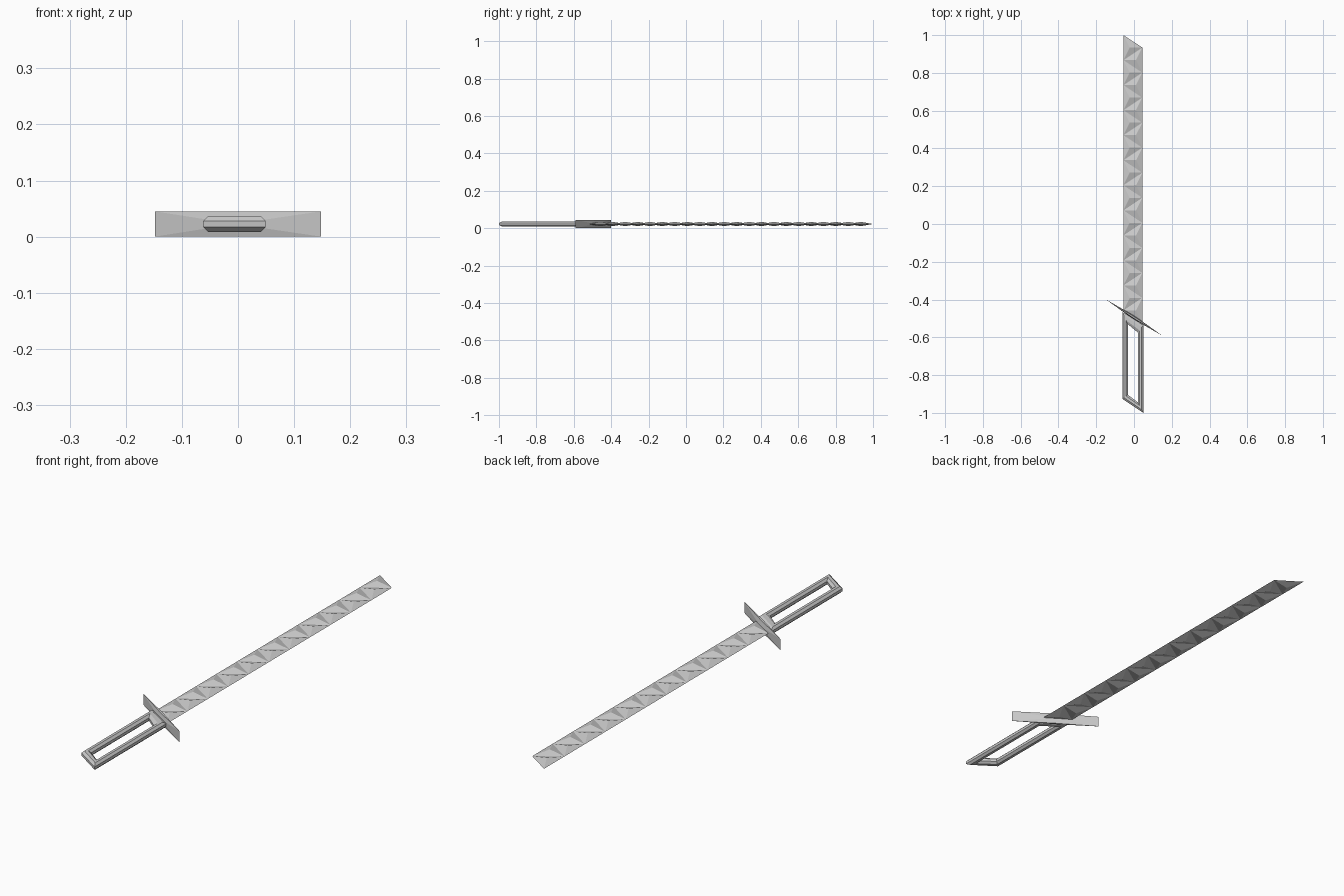
import bpy
import bmesh
from mathutils import Vector

if "Cube" in bpy.data.objects:
    bpy.data.objects.remove(bpy.data.objects["Cube"])

MID = 0.0225  # height of the sword's central plane


def make_object(name, verts, faces):
    mesh = bpy.data.meshes.new(name)
    mesh.from_pydata(verts, [], faces)
    bm = bmesh.new()
    bm.from_mesh(mesh)
    bmesh.ops.remove_doubles(bm, verts=bm.verts, dist=0.0001)
    bmesh.ops.recalc_face_normals(bm, faces=bm.faces)
    bm.to_mesh(mesh)
    bm.free()
    obj = bpy.data.objects.new(name, mesh)
    bpy.context.collection.objects.link(obj)
    return obj


# Blade: zigzag strip of triangles, each raised to a low pyramid on both sides
STEPS, PITCH, LEFT, RIGHT, PEAK = 11, 0.1325, -0.056, 0.044, 0.0115
edge = []
for i in range(STEPS + 1):
    edge.append(Vector((LEFT, 1.0 - PITCH * i, MID)))
    edge.append(Vector((RIGHT, 0.934 - PITCH * i, MID)))
verts, faces = list(edge), []
for i in range(len(edge) - 2):
    centre = (edge[i] + edge[i + 1] + edge[i + 2]) / 3
    for side in (1, -1):
        p = len(verts)
        verts.append(centre + Vector((0, 0, PEAK * side)))
        faces += [(i, i + 1, p), (i + 1, i + 2, p), (i + 2, i, p)]
blade = make_object("blade", verts, faces)

# Guard: thin slanted plate swelling to a low point on each face
along = Vector((0.148, -0.095, 0))
normal = Vector((0.095, 0.148, 0)).normalized()
centre = Vector((0, -0.495, MID))
up = Vector((0, 0, MID))
verts = [centre - along - up, centre + along - up,
         centre + along + up, centre - along + up]
# thin lower edge swelling in the middle
for side in (1, -1):
    verts.append(centre + normal * 0.009 * side)
    verts.append(centre - up + normal * 0.004 * side)
    verts.append(centre + up + normal * 0.004 * side)
faces = [(0, 5, 1, 8), (3, 6, 2, 9)]
for a in (4, 7):
    faces += [(0, a + 1, a), (a + 1, 1, a), (1, 2, a),
              (2, a + 2, a), (a + 2, 3, a), (3, 0, a)]
guard = make_object("guard", verts, faces)

# Handle: octagonal bar swept round a slanted open frame
outer = [(-0.062, -0.465), (-0.062, -0.926), (0.049, -1.0), (0.049, -0.535)]
inner = [(-0.033, -0.53), (-0.033, -0.904), (0.021, -0.944), (0.021, -0.575)]
section = [(0, -0.4), (0.3, -1), (0.7, -1), (1, -0.4),
           (1, 0.4), (0.7, 1), (0.3, 1), (0, 0.4)]
verts, faces = [], []
n = len(section)
for o, q in zip(outer, inner):
    for t, h in section:
        verts.append((o[0] + (q[0] - o[0]) * t,
                      o[1] + (q[1] - o[1]) * t, MID + 0.014 * h))
for c in range(4):
    a, b = c * n, (c + 1) % 4 * n
    for k in range(n):
        m = (k + 1) % n
        faces.append((a + k, a + m, b + m, b + k))
handle = make_object("handle", verts, faces)
